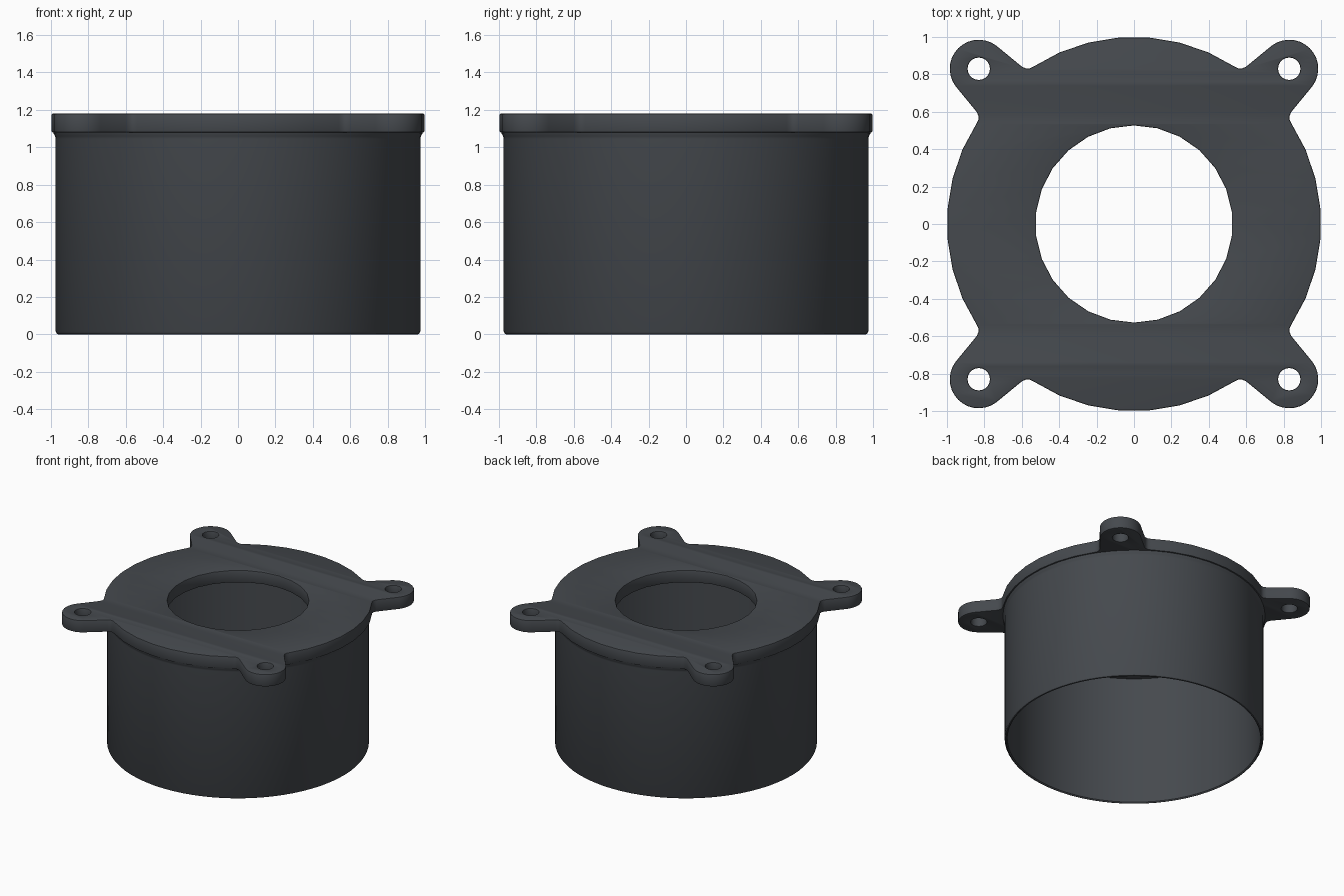
import bpy, bmesh
from math import sin, cos, tau, radians, pi
from mathutils import Vector, Matrix

cube = bpy.data.objects.get("Cube")
if cube:
    bpy.data.objects.remove(cube)

grey = bpy.data.materials.new("slate grey")
grey.use_nodes = True
colour = (0.06, 0.067, 0.076, 1)
grey.diffuse_color = colour
grey.node_tree.nodes["Principled BSDF"].inputs["Base Color"].default_value = colour


def arc(cx, cy, r, start, end, steps):
    """Points along an arc, angles in degrees."""
    return [(cx + r * cos(radians(start + (end - start) * i / steps)),
             cy + r * sin(radians(start + (end - start) * i / steps)))
            for i in range(steps + 1)]


def finish(obj, angle):
    obj.data.materials.clear()
    obj.data.materials.append(grey)
    bpy.ops.object.select_all(action='DESELECT')
    obj.select_set(True)
    bpy.context.view_layer.objects.active = obj
    bpy.ops.object.shade_smooth_by_angle(angle=radians(angle))


def lathe(name, profile, segments):
    """Spin a closed (radius, z) profile around z."""
    bm = bmesh.new()
    rings = [[bm.verts.new((r * cos(tau * i / segments), r * sin(tau * i / segments), z))
              for r, z in profile] for i in range(segments)]
    n = len(profile)
    for i in range(segments):
        a, b = rings[i], rings[(i + 1) % segments]
        for j in range(n):
            k = (j + 1) % n
            bm.faces.new((a[j], b[j], b[k], a[k]))
    bmesh.ops.recalc_face_normals(bm, faces=bm.faces)
    mesh = bpy.data.meshes.new(name)
    bm.to_mesh(mesh)
    bm.free()
    obj = bpy.data.objects.new(name, mesh)
    bpy.context.collection.objects.link(obj)
    finish(obj, 35)


# Thin-walled tube, flared where it meets the plate
lathe("tube_body", [(0.96, 0), (0.968, 0.003), (0.975, 0.015), (0.975, 1.045),
                    (0.978, 1.06), (0.987, 1.075), (0.987, 1.09),
                    (0.953, 1.09), (0.953, 0.008)], 72)

# One quarter of the plate outline: rim arc, neck, rounded ear, neck
neck = [(0.976, 0.213), (0.982, 0.194), (0.995, 0.18), (1.018, 0.171)]
ear = arc(1.174, 0, 0.155, -83, 83, 14)
quarter = ([(u, -v) for u, v in neck] + ear + [(u, v) for u, v in reversed(neck)]
           + arc(0, 0, 1, 12.3, 77.7, 7)[1:-1])
outline = []
for q in range(4):
    turn = Matrix.Rotation(pi / 4 + q * pi / 2, 2)
    outline += [turn @ Vector(p) for p in quarter]

# Flange plate with a central opening and a bolt hole in each ear
holes = [arc(0, 0, 0.527, 7, 367, 26)[:-1]]
for sx in (-1, 1):
    for sy in (-1, 1):
        holes.append(arc(0.83 * sx, 0.83 * sy, 0.06, 0, 360, 20)[:-1])

top, bottom, soft = 1.18, 1.08, 0.007
curve = bpy.data.curves.new("flange_plate", 'CURVE')
curve.dimensions = '2D'
curve.fill_mode = 'BOTH'
curve.extrude = (top - bottom) / 2 - soft
curve.bevel_depth = soft
curve.bevel_resolution = 1
curve.offset = -soft
for loop in [outline] + holes:
    spline = curve.splines.new('POLY')
    spline.points.add(len(loop) - 1)
    for point, (x, y) in zip(spline.points, loop):
        point.co = (x, y, 0, 1)
    spline.use_cyclic_u = True
plate = bpy.data.objects.new("flange_plate", curve)
bpy.context.collection.objects.link(plate)
bpy.ops.object.select_all(action='DESELECT')
plate.select_set(True)
bpy.context.view_layer.objects.active = plate
bpy.ops.object.convert(target='MESH')
plate = bpy.context.view_layer.objects.active
plate.data.transform(Matrix.Translation((0, 0, (top + bottom) / 2)))
bm = bmesh.new()
bm.from_mesh(plate.data)
bmesh.ops.remove_doubles(bm, verts=bm.verts, dist=0.0005)
bmesh.ops.recalc_face_normals(bm, faces=bm.faces)
bm.to_mesh(plate.data)
bm.free()
finish(plate, 35)
